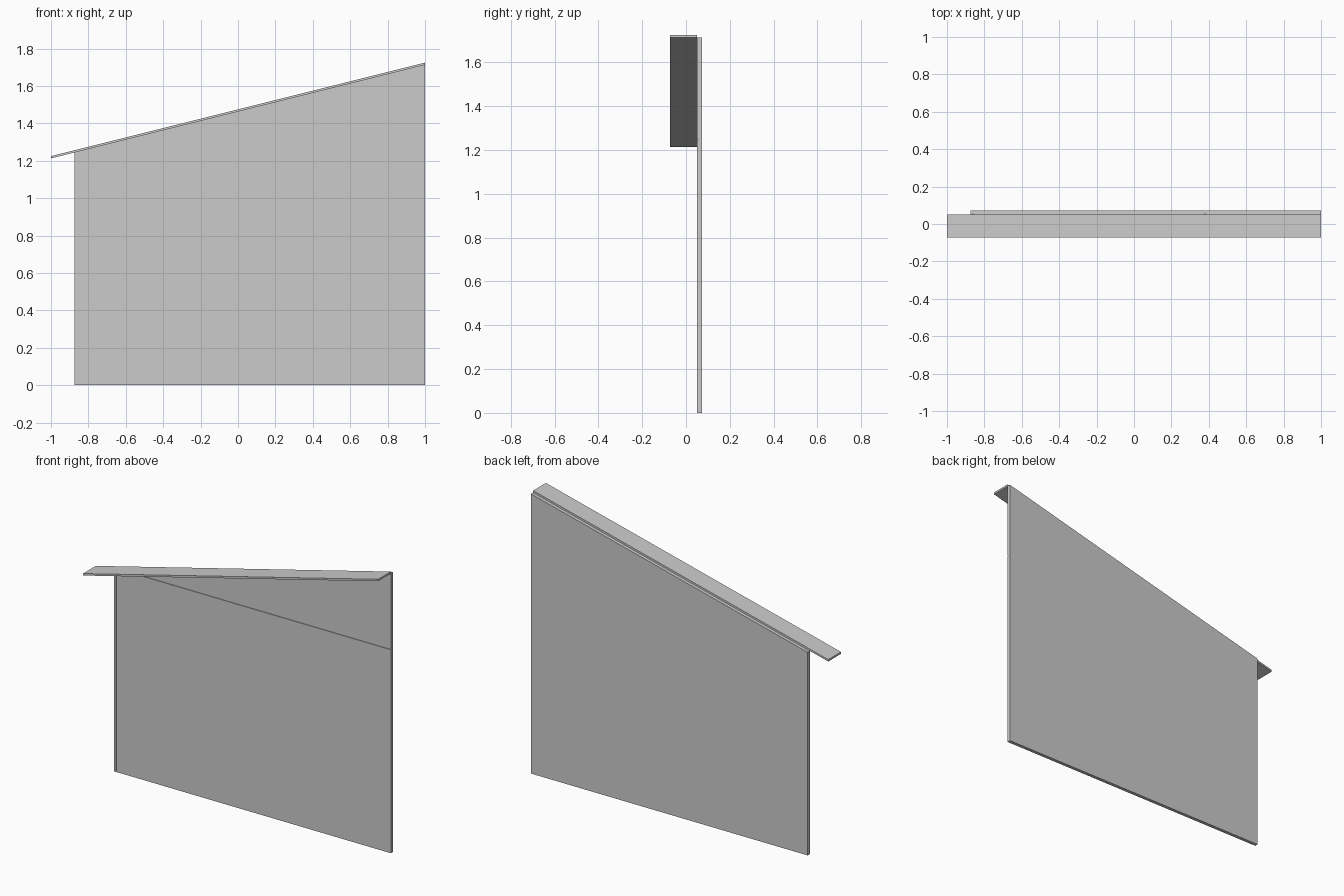
import bpy

if "Cube" in bpy.data.objects:
    bpy.data.objects.remove(bpy.data.objects["Cube"])

SLOPE = 0.25
Y_BACK, Y_FRONT = 0.072, 0.051


def top(x):
    """Height of the sloping wall top at x."""
    return 1.713 + SLOPE * (x - 1.0)


def prism(name, profile, y0, y1):
    """Extrude an x-z outline from y0 to y1."""
    n = len(profile)
    verts = [(x, y, z) for y in (y0, y1) for x, z in profile]
    faces = [tuple(range(n)), tuple(reversed(range(n, 2 * n)))]
    faces += [(i, i + n, (i + 1) % n + n, (i + 1) % n) for i in range(n)]
    mesh = bpy.data.meshes.new(name)
    mesh.from_pydata(verts, [], faces)
    obj = bpy.data.objects.new(name, mesh)
    bpy.context.collection.objects.link(obj)


def upright(name, x0, x1, z0, z1, y0, y1):
    """Board from z0 up to z1, or up to the slope when z1 is None."""
    a, b = (top(x0), top(x1)) if z1 is None else (z1, z1)
    prism(name, [(x0, z0), (x1, z0), (x1, b), (x0, a)], y0, y1)


# Backing sheet of the wall
SKIN = 0.004
upright("wall_backing", -0.875, 1.0, 0.0, None, Y_FRONT + SKIN, Y_BACK)

# Thin facing boards, separated by narrow seams
upright("corner_trim", -0.875, -0.862, 0.0, None, Y_FRONT, Y_FRONT + SKIN)
SEAM = 1.246
for i, (x0, x1) in enumerate([(-0.857, 0.376), (0.381, 1.0)]):
    upright(f"lower_panel_{i}", x0, x1, 0.0, min(SEAM, top(x0)), Y_FRONT, Y_FRONT + SKIN)
    zu = SEAM + 0.003
    xs = max(x0, 1.0 + (zu - 1.713) / SLOPE)
    outline = [(xs, zu), (x1, zu), (x1, top(x1))]
    if top(xs) > zu + 1e-4:
        outline.append((xs, top(xs)))
    prism(f"upper_panel_{i}", outline, Y_FRONT, Y_FRONT + SKIN)

# Sloping cap board projecting to the front
T = 0.012
prism("roof_board", [(-1.0, top(-1.0)), (1.0, top(1.0)),
                     (1.0, top(1.0) + T), (-1.0, top(-1.0) + T)], -Y_BACK, Y_FRONT)
